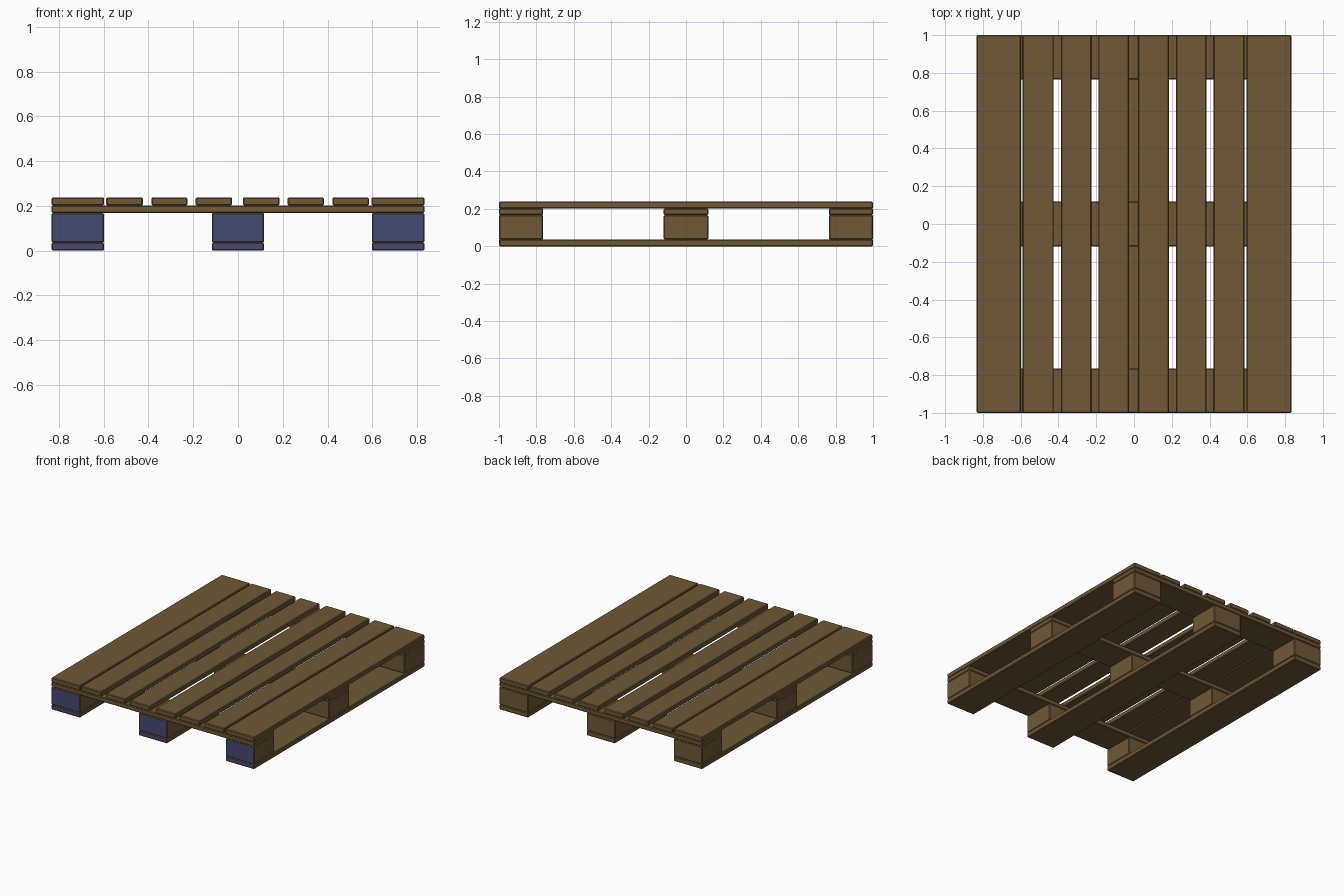
import bpy, bmesh

if "Cube" in bpy.data.objects:
    bpy.data.objects.remove(bpy.data.objects["Cube"])

def material(name, rgb):
    m = bpy.data.materials.new(name)
    m.diffuse_color = (*rgb, 1)
    m.use_nodes = True
    m.node_tree.nodes["Principled BSDF"].inputs["Base Color"].default_value = m.diffuse_color
    return m

WOOD = material("brown wood", (0.162, 0.098, 0.038))
PAINT = material("blue paint", (0.061, 0.069, 0.171))

def board(name, x, y, z, painted=False, bevel=0.005):
    """Box between the given (low, high) ranges, with softened edges."""
    bm = bmesh.new()
    bmesh.ops.create_cube(bm, size=1)
    for v in bm.verts:
        v.co = [r[0] if c < 0 else r[1] for c, r in zip(v.co, (x, y, z))]
    bmesh.ops.bevel(bm, geom=bm.edges[:], offset=bevel, segments=1, affect='EDGES')
    bm.normal_update()
    # painted end grain faces the front
    for f in bm.faces:
        f.material_index = 1 if painted and f.normal.y < -0.9 else 0
    me = bpy.data.meshes.new(name)
    bm.to_mesh(me)
    bm.free()
    me.materials.append(WOOD)
    me.materials.append(PAINT)
    ob = bpy.data.objects.new(name, me)
    bpy.context.collection.objects.link(ob)

FULL_X, FULL_Y = (-0.833, 0.833), (-1, 1)
COLS = [(-0.833, -0.598), (-0.117, 0.117), (0.598, 0.833)]
ROWS = [(-1, -0.764), (-0.119, 0.119), (0.764, 1)]

# bottom runners and the blocks standing on them
for i, cx in enumerate(COLS):
    board(f"bottom_runner_{i + 1}", cx, FULL_Y, (0, 0.036), painted=True)
    for j, ry in enumerate(ROWS):
        board(f"block_{i + 1}_{j + 1}", cx, ry, (0.036, 0.168), painted=(j == 0))

# cross boards over the blocks
for j, ry in enumerate(ROWS):
    board(f"cross_board_{j + 1}", FULL_X, ry, (0.168, 0.202))

# deck boards: wide outer pair, six narrow ones between
DECK = [(-0.833, -0.598), (-0.589, -0.425), (-0.387, -0.226), (-0.189, -0.026),
        (0.022, 0.186), (0.222, 0.384), (0.422, 0.585), (0.596, 0.833)]
for i, dx in enumerate(DECK):
    board(f"deck_board_{i + 1}", dx, FULL_Y, (0.202, 0.238))
